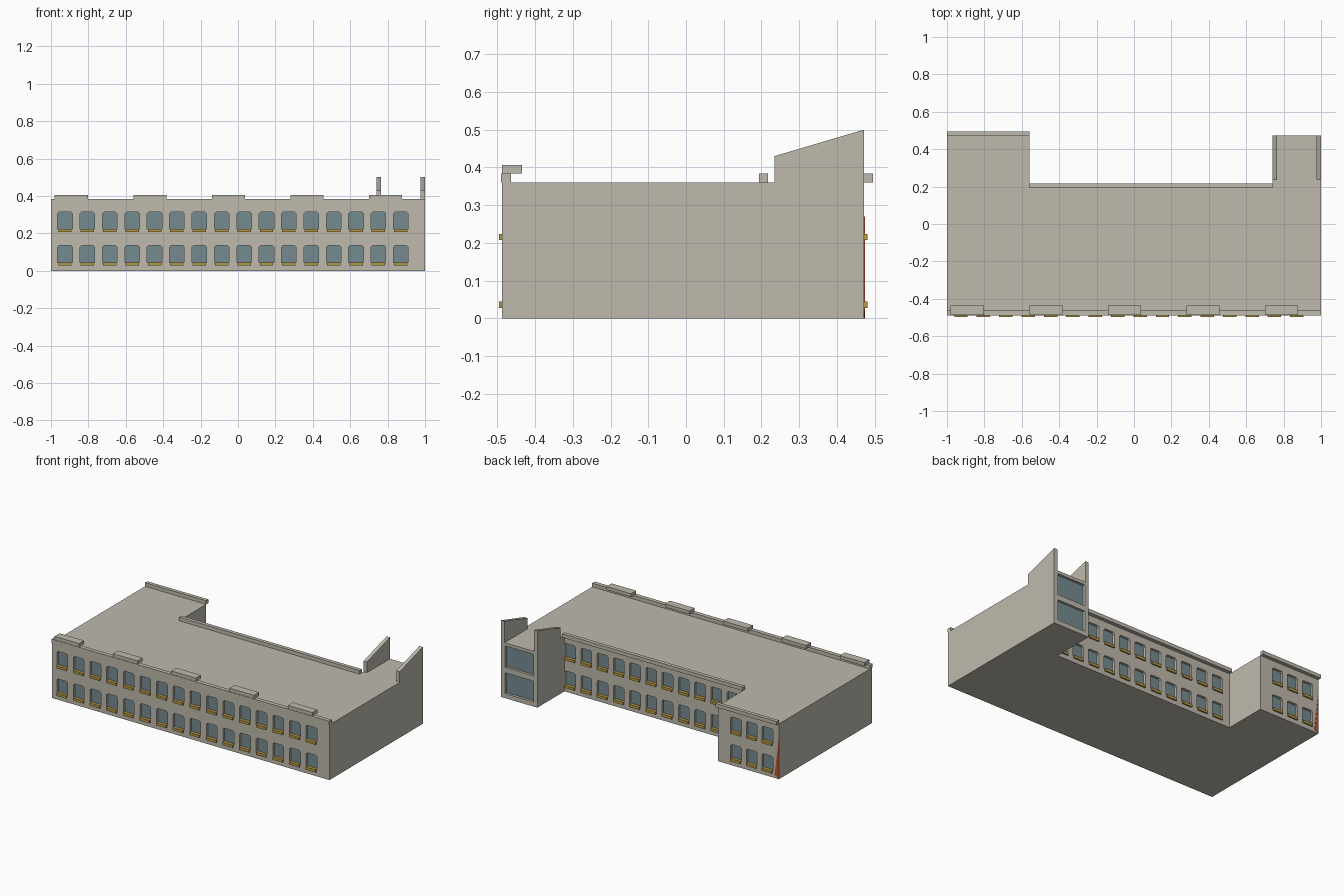
import bpy, bmesh

if "Cube" in bpy.data.objects:
    bpy.data.objects.remove(bpy.data.objects["Cube"])

FRONT, MID, BACK, ROOF = -0.487, 0.193, 0.472, 0.36


def material(name, rgb):
    m = bpy.data.materials.new(name)
    m.diffuse_color = (*rgb, 1)
    m.use_nodes = True
    m.node_tree.nodes["Principled BSDF"].inputs["Base Color"].default_value = m.diffuse_color
    return m


STONE = material("stone", (0.52, 0.49, 0.42))
GLASS = material("window_glass", (0.18, 0.26, 0.28))
GOLD = material("gold_sill", (0.46, 0.31, 0.06))
RED = material("red_paint", (0.50, 0.08, 0.03))


def add_prism(bm, pts, offset):
    """Extrude a flat polygon along an offset vector."""
    face = bm.faces.new([bm.verts.new(p) for p in pts])
    ext = bmesh.ops.extrude_face_region(bm, geom=[face], use_keep_orig=True)
    verts = [g for g in ext["geom"] if isinstance(g, bmesh.types.BMVert)]
    bmesh.ops.translate(bm, verts=verts, vec=offset)


def add_box(bm, x0, x1, y0, y1, z0, z1):
    add_prism(bm, [(x0, y0, z0), (x1, y0, z0), (x1, y1, z0), (x0, y1, z0)], (0, 0, z1 - z0))


def make(name, bm, mat):
    bmesh.ops.recalc_face_normals(bm, faces=bm.faces)
    me = bpy.data.meshes.new(name)
    bm.to_mesh(me)
    bm.free()
    ob = bpy.data.objects.new(name, me)
    bpy.context.collection.objects.link(ob)
    me.materials.append(mat)
    return ob


# U-shaped building body
bm = bmesh.new()
plan = [(-1, FRONT), (1, FRONT), (1, BACK), (0.74, BACK), (0.74, MID),
        (-0.56, MID), (-0.56, BACK), (-1, BACK)]
add_prism(bm, [(x, y, 0) for x, y in plan], (0, 0, ROOF))
body = make("building_body", bm, STONE)

# Window rows: wall plane, outward direction, column centres
rows = [(FRONT, -1, [-0.925 + 0.1197 * i for i in range(16)]),
        (MID, 1, [-0.47 + 0.117 * i for i in range(11)]),
        (BACK, 1, [-0.69 - 0.1135 * i for i in range(3)])]
DEPTH = 0.016
cut, sills = bmesh.new(), bmesh.new()
for wall, out, columns in rows:
    for cx in columns:
        for z in (0.043, 0.222):
            w, h, c = 0.039, 0.092, 0.009
            profile = [(-w, 0), (w, 0), (w, h - c), (w - c, h), (c - w, h), (-w, h - c)]
            add_prism(cut, [(cx + px, wall - out * DEPTH, z + pz) for px, pz in profile],
                      (0, out * (DEPTH + 0.02), 0))
            y0, y1 = sorted((wall - out * 0.012, wall + out * 0.009))
            add_box(sills, cx - 0.036, cx + 0.036, y0, y1, z - 0.015, z + 0.002)
# Large windows at the end of the narrow wing
for z0, z1 in ((0.03, 0.165), (0.2, 0.34)):
    add_box(cut, 0.768, 0.972, BACK - DEPTH, BACK + 0.02, z0, z1)
make("window_sills", sills, GOLD)
cutter = make("window_cutter", cut, STONE)
cutter.hide_render = True

mod = body.modifiers.new("windows", "BOOLEAN")
mod.object, mod.operation, mod.solver = cutter, "DIFFERENCE", "EXACT"
bpy.context.view_layer.objects.active = body
bpy.ops.object.modifier_apply(modifier=mod.name)
bpy.data.objects.remove(cutter)

# Glass on every recessed face
body.data.materials.clear()
body.data.materials.append(STONE)
body.data.materials.append(GLASS)
for p in body.data.polygons:
    recessed = any(abs(p.center.y - (wall - out * DEPTH)) < 0.002 for wall, out, _ in rows)
    p.material_index = int(abs(p.normal.y) > 0.9 and recessed)

# Roof ledges
for name, x0, x1, y0, y1 in (("front_ledge", -1, 1, -0.490, -0.463),
                             ("middle_ledge", -0.56, 0.74, MID, 0.217),
                             ("wing_ledge", -1, -0.56, BACK, 0.495)):
    bm = bmesh.new()
    add_box(bm, x0, x1, y0, y1, ROOF, 0.384)
    make(name, bm, STONE)

# Raised blocks along the front ledge
bm = bmesh.new()
for i in range(5):
    x = -0.98 + 0.42 * i
    add_box(bm, x, x + 0.177, FRONT, -0.435, 0.384, 0.406)
make("parapet_blocks", bm, STONE)

# Sloping fins on the narrow wing
bm = bmesh.new()
for x in (0.74, 0.976):
    add_prism(bm, [(x, 0.235, ROOF), (x, BACK, ROOF), (x, BACK, 0.5), (x, 0.235, 0.43)],
              (0.024, 0, 0))
make("roof_fins", bm, STONE)

# Red painted sliver at the corner of the wide wing
bm = bmesh.new()
add_prism(bm, [(-1, BACK, 0), (-1, BACK, 0.27), (-0.97, BACK, 0.02)], (0, 0.002, 0))
make("red_corner", bm, RED)
